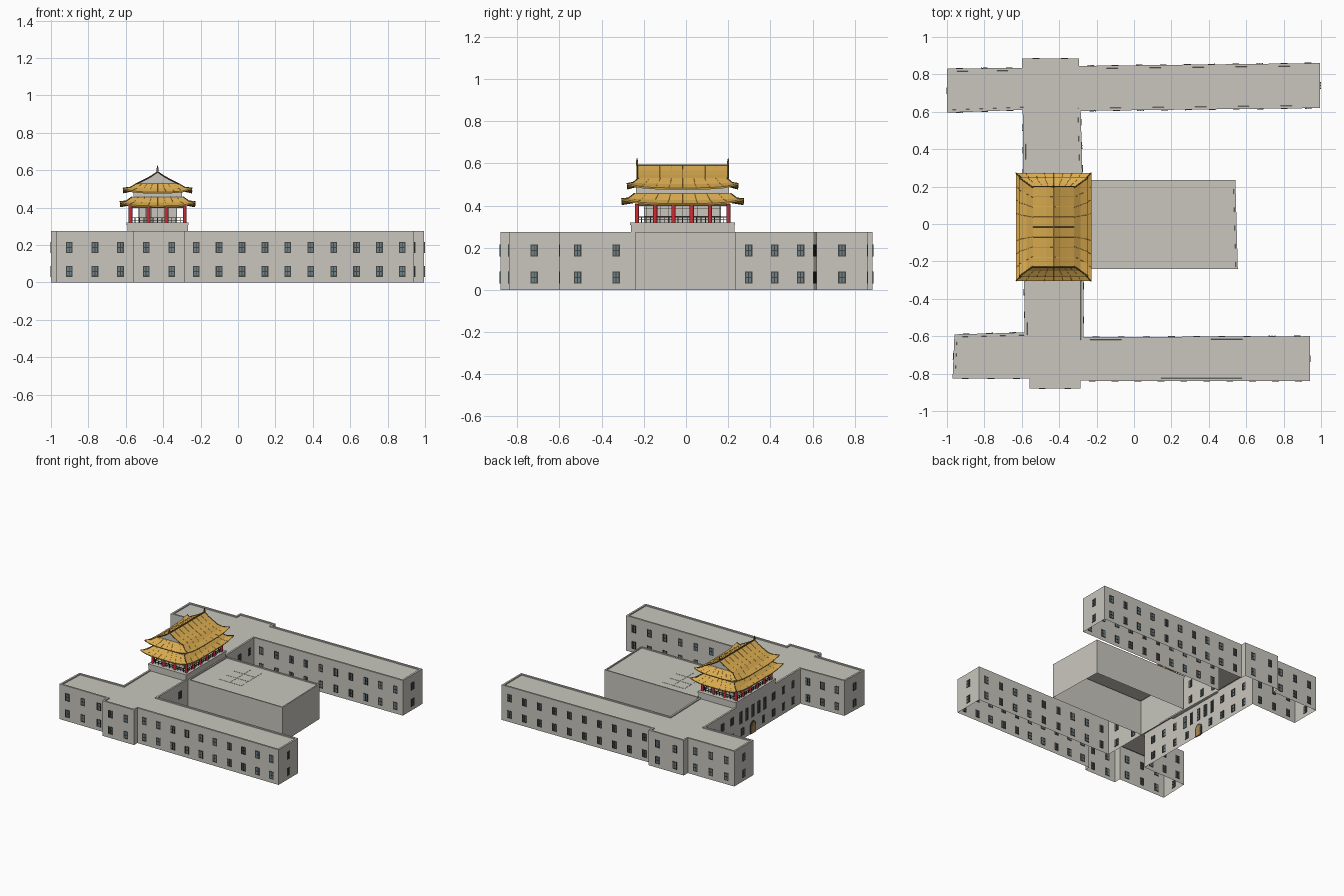
import bpy, bmesh, math
from mathutils import Matrix, Vector

if "Cube" in bpy.data.objects:
    bpy.data.objects.remove(bpy.data.objects["Cube"])


def material(name, r, g, b):
    m = bpy.data.materials.new(name)
    m.use_nodes = True
    m.diffuse_color = (r, g, b, 1)
    bsdf = next(n for n in m.node_tree.nodes if n.type == 'BSDF_PRINCIPLED')
    bsdf.inputs["Base Color"].default_value = (r, g, b, 1)
    return m


STONE = material("grey_stone", 0.58, 0.565, 0.51)
FRAME = material("dark_frame", 0.06, 0.06, 0.055)
GLASS = material("blue_grey_glass", 0.16, 0.225, 0.25)
GOLD = material("gold_tile", 0.7, 0.41, 0.08)
BROWN = material("brown_ridge", 0.16, 0.1, 0.025)
RED = material("red_lacquer", 0.65, 0.025, 0.035)
WOOD = material("door_wood", 0.4, 0.24, 0.09)
CENTRE = Vector((-0.43, -0.016, 0))


def finish(name, bm, *mats):
    mesh = bpy.data.meshes.new(name)
    bm.normal_update()
    bm.to_mesh(mesh)
    bm.free()
    for m in mats:
        mesh.materials.append(m)
    obj = bpy.data.objects.new(name, mesh)
    bpy.context.collection.objects.link(obj)
    return obj


def box(bm, centre, size, mat=0, frame=Matrix()):
    m = frame @ Matrix.Translation(centre) @ Matrix.Diagonal((*size, 1))
    made = bmesh.ops.create_cube(bm, size=1, matrix=m)
    for f in {f for v in made["verts"] for f in v.link_faces}:
        f.material_index = mat


def cylinder(bm, centre, radius, height, mat=0, sides=8, frame=Matrix(), top=None):
    made = bmesh.ops.create_cone(bm, cap_ends=True, segments=sides, radius1=radius,
                                 radius2=radius if top is None else top, depth=height,
                                 matrix=frame @ Matrix.Translation(centre))
    for f in {f for v in made["verts"] for f in v.link_faces}:
        f.material_index = mat


def walled_block(outline, height, parapet):
    """Walls, parapet and sunken roof over an outline, open underneath."""
    bm = bmesh.new()
    low = [bm.verts.new((x, y, 0)) for x, y in outline]
    high = [bm.verts.new((x, y, height)) for x, y in outline]
    for i in range(len(outline)):
        j = (i + 1) % len(outline)
        bm.faces.new((low[i], low[j], high[j], high[i]))
    roof = bm.faces.new(high)
    bm.normal_update()
    bmesh.ops.inset_region(bm, faces=[roof], thickness=parapet, use_even_offset=True)
    bmesh.ops.inset_region(bm, faces=[roof], thickness=0.001, depth=-0.008)
    return bm


# Main building: two long wings joined by a link
outline = [(-0.97, -0.825), (-0.56, -0.825), (-0.56, -0.88), (-0.285, -0.88),
           (-0.285, -0.838), (0.94, -0.84), (0.94, -0.6), (-0.27, -0.605),
           (-0.27, -0.24), (-0.275, 0.235), (-0.285, 0.605), (0.995, 0.62),
           (0.995, 0.86), (-0.295, 0.845), (-0.295, 0.885), (-0.6, 0.885),
           (-0.6, 0.835), (-1, 0.83), (-1, 0.595), (-0.595, 0.61),
           (-0.585, -0.58), (-0.96, -0.59)]
HALL_EDGE, WEST_EDGE = 8, 19
finish("main_building", walled_block(outline, 0.275, 0.014), STONE)

# Central hall block with flat roof panels
finish("central_hall", walled_block([(-0.265, -0.24), (0.555, -0.24),
                                     (0.542, 0.235), (-0.265, 0.235)], 0.275, 0.01), STONE)
bm = bmesh.new()
for i in range(2):
    for j in range(3):
        box(bm, (-0.049 + 0.098 * i, 0.03 + 0.086 * (j - 1), 0.267), (0.095, 0.083, 0.003))
finish("hall_roof_panels", bm, STONE)

# Windows set through the walls: sunken glass behind a dark frame and bars
windows = bmesh.new()


def wall_frame(a, b):
    d = (b - a).normalized()
    return Matrix.Translation((*a, 0)) @ Matrix.Rotation(math.atan2(d.y, d.x), 4, 'Z')


def window(frame, along, z, width=0.036, height=0.058, rows=2):
    box(windows, (along, 0, z), (width, 0.002, height), 1, frame)
    for i in (-1, 0, 1):
        bar = 0.006 if i else 0.004
        box(windows, (along + i * (width - bar) / 2, 0, z), (bar, 0.007, height), 0, frame)
    for j in range(rows + 1):
        bar = 0.004 if 0 < j < rows else 0.006
        at = z + (j / rows - 0.5) * (height - bar)
        box(windows, (along, 0, at), (width - 0.001, 0.006, bar), 0, frame)


for k, start in enumerate(outline):
    a, b = Vector(start), Vector(outline[(k + 1) % len(outline)])
    length = (b - a).length
    count = int(length / 0.122)
    if k in (HALL_EDGE, WEST_EDGE):
        continue
    for i in range(count):
        for z in (0.059, 0.187):
            window(wall_frame(a, b), (i + 0.5) * length / count, z)

# West entrance wall: tall windows over an arched door
a, b = Vector(outline[WEST_EDGE]), Vector(outline[WEST_EDGE + 1])
west, middle = wall_frame(a, b), (b - a).length / 2
for side in (-1, 1):
    for off in (0.26, 0.38, 0.5):
        for z in (0.059, 0.187):
            window(west, middle + side * off, z)
    window(west, middle + side * 0.13, 0.059)
for i in range(-2, 3):
    window(west, middle + i * 0.075, 0.175, 0.03, 0.095, 4)
finish("windows", windows, FRAME, GLASS)

bm = bmesh.new()
for mat, r, t in ((0, 0.036, 0.008), (1, 0.023, 0.011)):
    box(bm, (middle, 0, 0.03), (2 * r, t, 0.06), mat, west)
    upright = west @ Matrix.Translation((middle, 0, 0.06)) @ Matrix.Rotation(math.pi / 2, 4, 'X')
    cylinder(bm, (0, 0, 0), r, t - 0.001, mat, 20, upright)
finish("arched_door", bm, FRAME, WOOD)

# Pavilion terrace
bm = bmesh.new()
here = Matrix.Translation(CENTRE)
box(bm, (0, 0, 0.285), (0.324, 0.49, 0.05), 0, here)
box(bm, (0, 0, 0.314), (0.332, 0.498, 0.012), 0, here)
finish("pavilion_terrace", bm, STONE)

# Pavilion rooms with lattice screens, and the wall between the roofs
bm = bmesh.new()
box(bm, (0, 0, 0.365), (0.2, 0.36, 0.09), 0, here)
box(bm, (0, 0, 0.47), (0.26, 0.44, 0.05), 0, here)
for side in (-1, 1):
    for turn, wide, deep, bays in ((0, 0.2, 0.18, 3), (math.pi / 2, 0.36, 0.1, 5)):
        spin = here @ Matrix.Rotation(turn, 4, 'Z')
        for i in range(bays * 2 + 1):
            x = (i / (bays * 2) - 0.5) * wide * 0.96
            box(bm, (x, side * deep, 0.36), (0.002, 0.006, 0.08), 1, spin)
        for z in (0.35, 0.385):
            box(bm, (0, side * deep, z), (wide, 0.005, 0.002), 1, spin)
finish("pavilion_rooms", bm, STONE, FRAME)

# Red columns, beams and balustrade round the terrace
columns, beams, rails = bmesh.new(), bmesh.new(), bmesh.new()
HX, HY = 0.145, 0.217
for i in range(4):
    for j in range(6):
        if i in (0, 3) or j in (0, 5):
            cylinder(columns, (HX * (i / 1.5 - 1), HY * (j / 2.5 - 1), 0.363), 0.01, 0.09, 0, 12, here)
for s in (-1, 1):
    box(beams, (s * HX, 0, 0.403), (0.01, 2 * HY, 0.01), 0, here)
    box(beams, (0, s * HY, 0.403), (2 * HX, 0.01, 0.01), 0, here)
    for z in (0.332, 0.346):
        box(rails, (s * HX, 0, z), (0.004, 2 * HY, 0.003), 0, here)
        box(rails, (0, s * HY, z), (2 * HX, 0.004, 0.003), 0, here)
    for i in range(21):
        box(rails, (s * HX, HY * (i / 10 - 1), 0.334), (0.004, 0.004, 0.028), 0, here)
    for i in range(13):
        box(rails, (HX * (i / 6 - 1), s * HY, 0.334), (0.004, 0.004, 0.028), 0, here)
finish("columns", columns, RED)
finish("beams", beams, BROWN)
finish("balustrade", rails, FRAME)


def strips(name, paths, radius, mat):
    curve = bpy.data.curves.new(name, 'CURVE')
    curve.dimensions = '3D'
    curve.bevel_depth = radius
    curve.bevel_resolution = 0
    curve.use_fill_caps = True
    for path in paths:
        spline = curve.splines.new('POLY')
        spline.points.add(len(path) - 1)
        for p, co in zip(spline.points, path):
            p.co = (*co, 1)
    curve.materials.append(mat)
    bpy.context.collection.objects.link(bpy.data.objects.new(name, curve))


def swept_roof(name, rings, n=8):
    """Four-sided roof from rings of half width, half depth, height and corner lift."""
    bm, loops = bmesh.new(), []
    for hx, hy, z, lift in rings:
        loop = []
        for cx, cy, dx, dy in ((-1, -1, 1, 0), (1, -1, 0, 1), (1, 1, -1, 0), (-1, 1, 0, -1)):
            for i in range(n):
                up = lift * abs(2 * i / n - 1) ** 4
                loop.append(bm.verts.new(CENTRE + Vector(((cx + 2 * dx * i / n) * hx,
                                                         (cy + 2 * dy * i / n) * hy, z + up))))
        loops.append(loop)
    for r in range(len(loops) - 1):
        for i in range(4 * n):
            j = (i + 1) % (4 * n)
            bm.faces.new((loops[r][i], loops[r][j], loops[r + 1][j], loops[r + 1][i]))
    lines = [[loop[i].co.copy() for loop in loops[2:]] for i in range(4 * n)]
    finish(name, bm, GOLD)
    strips(name + "_hips", lines[::n], 0.003, BROWN)
    strips(name + "_ribs", [p for i, p in enumerate(lines) if i % n], 0.001, GOLD)


# Lower roof and the skirt of the upper roof
swept_roof("lower_roof", [(0.13, 0.21, 0.415, 0), (0.2, 0.288, 0.402, 0.022), (0.202, 0.29, 0.41, 0.022),
                          (0.168, 0.258, 0.427, 0.008), (0.136, 0.228, 0.458, 0)])
swept_roof("upper_skirt", [(0.12, 0.21, 0.49, 0), (0.183, 0.262, 0.476, 0.02), (0.185, 0.264, 0.484, 0.02),
                           (0.145, 0.236, 0.503, 0.006), (0.11, 0.21, 0.53, 0)])

# Gabled upper roof with a curved slope
half = [(0.112, 0.528), (0.075, 0.546), (0.038, 0.566), (0, 0.592)]
slope = [(-x, z) for x, z in half] + half[-2::-1]
END = 0.216
section = lambda y: [CENTRE + Vector((x, y, z)) for x, z in slope]
bm = bmesh.new()
front, back = ([bm.verts.new(p) for p in section(y)] for y in (-END, END))
for i in range(len(slope) - 1):
    bm.faces.new((front[i], front[i + 1], back[i + 1], back[i]))
finish("upper_roof", bm, GOLD)
strips("upper_roof_ribs", [section(END * i / 4) for i in range(-3, 4) if i], 0.001, GOLD)
strips("upper_roof_middle_rib", [section(0)], 0.0015, BROWN)
strips("gable_edges", [section(-END), section(END)], 0.0035, BROWN)
bm = bmesh.new()
for y in (-0.206, 0.206):
    verts = [bm.verts.new(p) for p in section(y)]
    bm.faces.new(verts if y < 0 else verts[::-1])
finish("gable_walls", bm, STONE)

# Main ridge with end finials
bm = bmesh.new()
box(bm, (0, 0, 0.592), (0.008, 2 * END, 0.007), 0, here)
for s in (-1, 1):
    box(bm, (0, s * END, 0.6), (0.009, 0.01, 0.022), 0, here)
    cylinder(bm, (0, s * END, 0.617), 0.005, 0.018, 0, 8, here, 0.001)
finish("ridge_and_finials", bm, BROWN)
